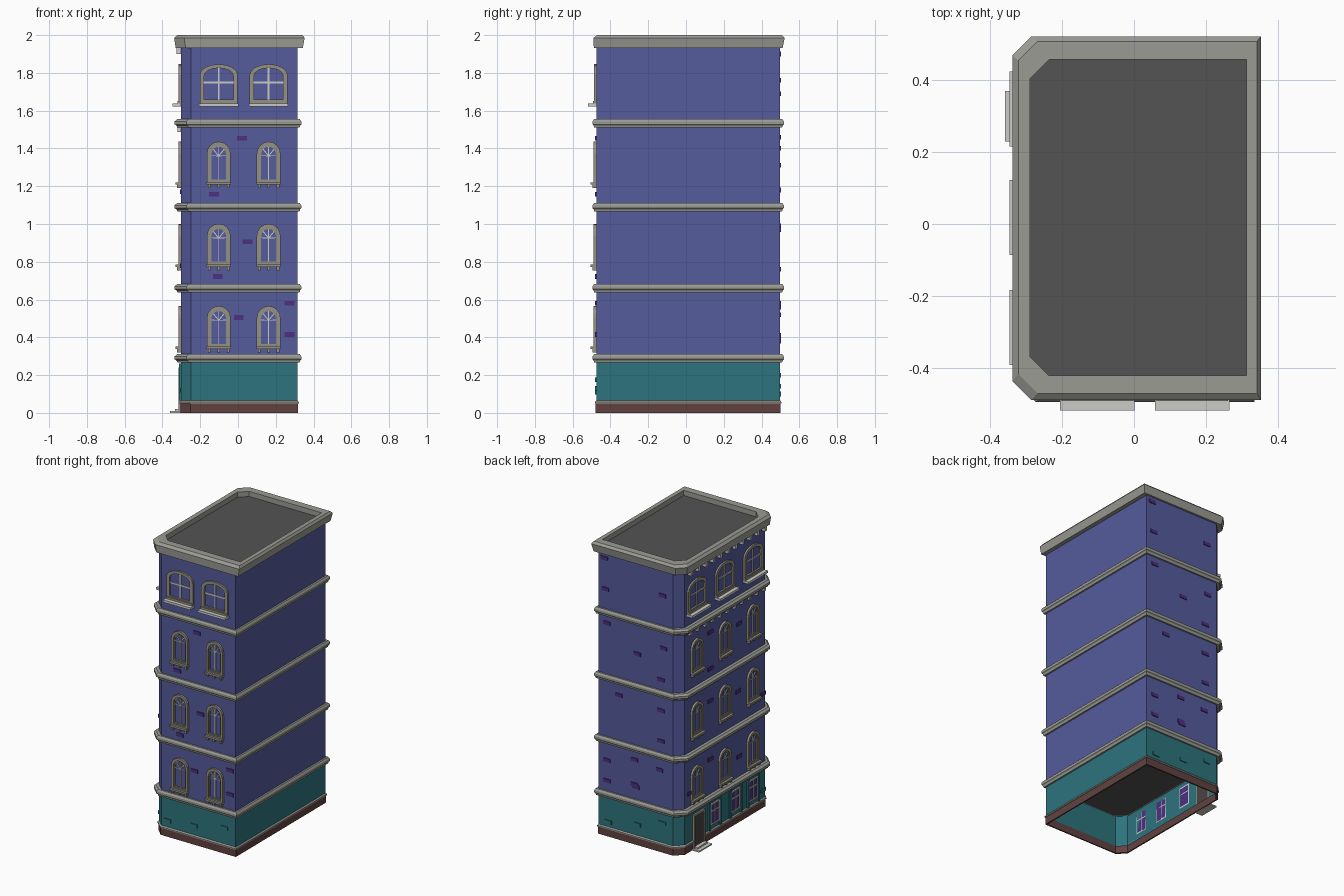
import bpy, bmesh, math
from mathutils import Matrix, Vector

if "Cube" in bpy.data.objects:
    bpy.data.objects.remove(bpy.data.objects["Cube"])


def mat(name, r, g, b):
    m = bpy.data.materials.new(name)
    m.diffuse_color = (r, g, b, 1)
    m.use_nodes = True
    m.node_tree.nodes["Principled BSDF"].inputs["Base Color"].default_value = m.diffuse_color
    return m


BLUE = mat("blue_wall", 0.089, 0.105, 0.335)
TEAL = mat("teal_wall", 0.026, 0.174, 0.205)
BROWN = mat("brown_plinth", 0.12, 0.055, 0.053)
TRIM = mat("grey_trim", 0.33, 0.33, 0.30)
FRAME = mat("olive_frame", 0.30, 0.285, 0.23)
LIGHT = mat("light_stone", 0.60, 0.60, 0.58)
PURPLE = mat("purple_brick", 0.075, 0.03, 0.22)
ROOF = mat("dark_roof", 0.088, 0.088, 0.088)
DOOR = mat("dark_door", 0.07, 0.055, 0.055)

X0, X1, Y0, Y1 = -0.302, 0.315, -0.475, 0.498   # wall footprint
# Facade frames: local x runs along the wall, local -y points outward
FRONT = Matrix.Translation((0, Y0, 0))
LEFT = Matrix.Translation((X0, 0, 0)) @ Matrix.Rotation(-math.pi / 2, 4, 'Z')
BACK = Matrix.Translation((0, Y1, 0)) @ Matrix.Rotation(math.pi, 4, 'Z')


def finish(bm, name, material, fix=True):
    if fix:
        bmesh.ops.recalc_face_normals(bm, faces=bm.faces)
    me = bpy.data.meshes.new(name)
    bm.to_mesh(me)
    bm.free()
    me.materials.append(material)
    ob = bpy.data.objects.new(name, me)
    bpy.context.collection.objects.link(ob)
    return ob


def footprint(l, r, f, b, z, c=0.053):
    """Wall outline grown per side, left corners chamfered."""
    x0, x1, y0, y1 = X0 - l, X1 + r, Y0 - f, Y1 + b
    return [(x1, y0, z), (x1, y1, z), (x0 + c, y1, z), (x0, y1 - c, z),
            (x0, y0 + c, z), (x0 + c, y0, z)]


def loft(name, material, rings, closed=False, cap=False):
    bm = bmesh.new()
    vs = [[bm.verts.new(p) for p in footprint(*r)] for r in rings]
    pairs = list(zip(vs, vs[1:])) + ([(vs[-1], vs[0])] if closed else [])
    for a, b in pairs:
        for i in range(6):
            j = (i + 1) % 6
            bm.faces.new((a[i], a[j], b[j], b[i]))
    if cap:
        bm.faces.new(vs[-1])
    return finish(bm, name, material, closed)


def prism(bm, M, pts, d0, d1):
    """Extrude an (x, z) outline from depth d0 out to d1."""
    a = [bm.verts.new(M @ Vector((x, -d0, z))) for x, z in pts]
    b = [bm.verts.new(M @ Vector((x, -d1, z))) for x, z in pts]
    n = len(pts)
    bm.faces.new(b)
    bm.faces.new(a[::-1])
    for i in range(n):
        bm.faces.new((a[i], a[(i + 1) % n], b[(i + 1) % n], b[i]))


def box(bm, M, x0, x1, d0, d1, z0, z1):
    prism(bm, M, [(x0, z0), (x1, z0), (x1, z1), (x0, z1)], d0, d1)


def bar(bm, M, p, q, w, d):
    p, q = Vector(p), Vector(q)
    t = (q - p).normalized() * w / 2
    s = Vector((-t.y, t.x))
    prism(bm, M, [p - s, q - s, q + s, p + s], 0, d)


def arch(u, w, z0, zs, zt, n=8):
    pts = [(u - w, z0), (u + w, z0)]
    for i in range(n + 1):
        a = math.pi * i / n
        pts.append((u + w * math.cos(a), zs + (zt - zs) * math.sin(a)))
    return pts


def ring(bm, M, outer, inner, d):
    """Flat frame between two outlines, standing d off the wall."""
    loops = [[bm.verts.new(M @ Vector((x, -e, z))) for x, z in o]
             for o, e in ((outer, 0), (outer, d), (inner, d), (inner, 0))]
    n = len(outer)
    for k in range(4):
        a, b = loops[k], loops[(k + 1) % 4]
        for i in range(n):
            j = (i + 1) % n
            bm.faces.new((a[i], a[j], b[j], b[i]))


# Wall shells, plinth, inner ceiling
loft("ground_wall", TEAL, [(0, 0, 0, 0, 0.01), (0, 0, 0, 0, 0.275)])
loft("upper_wall", BLUE, [(0, 0, 0, 0, 0.275), (0, 0, 0, 0, 1.95)])
loft("plinth", BROWN, [(k, k, k, k, z) for k, z in
                       ((-.006, 0), (.003, 0), (.003, .05), (-.006, .05))], True)
loft("plinth_trim", TRIM, [(k, k, k, k, z) for k, z in
                           ((0, .05), (.007, .05), (.007, .058), (0, .066))], True)
bm = bmesh.new()
bm.faces.new([bm.verts.new(p) for p in footprint(0, 0, 0, 0, 0.27)][::-1])
finish(bm, "ground_ceiling", ROOF, False)

# Floor bands
for i, z in enumerate((0.266, 0.637, 1.066, 1.51)):
    prof = [(-.1, 0), (.55, 0), (.7, .012), (1, .018), (1, .033), (.6, .045), (-.1, .045)]
    loft(f"floor_band_{i + 1}", TRIM,
         [(.034 * k, .02 * k, .02 * k, .02 * k, z + h, .053 + .01 * k) for k, h in prof], True)

# Cornice with parapet and sunken roof
loft("cornice", TRIM, [(0, 0, 0, 0, 1.932), (.028, .028, .013, .014, 1.932),
                       (.036, .038, .015, .024, 1.985), (.02, .027, -.004, .01, 2.0),
                       (-.013, -.002, -.053, -.04, 2.0), (-.013, -.002, -.053, -.04, 1.955)], True)
bm = bmesh.new()
bm.faces.new([bm.verts.new(p) for p in footprint(-.012, -.001, -.052, -.039, 1.965)])
finish(bm, "roof", ROOF, False)

# Brackets below cornice and top band, left side
bm = bmesh.new()
for i in range(11):
    u = -0.4 + i * 0.08
    box(bm, LEFT, u - .01, u + .01, 0, .024, 1.9, 1.933)
    box(bm, LEFT, u - .008, u + .008, 0, .018, 1.488, 1.511)
finish(bm, "brackets", LIGHT)

# Window columns per facade (left facade local x = -y)
COLS = [(FRONT, -0.102), (FRONT, 0.162), (LEFT, -0.32), (LEFT, -0.018), (LEFT, 0.288)]

# Arched windows on three middle floors
frames, sills, bars = bmesh.new(), bmesh.new(), bmesh.new()
for M, u in COLS:
    for b in (0.33, 0.765, 1.2):
        ring(frames, M, arch(u, .063, b + .015, b + .172, b + .236),
             arch(u, .046, b + .03, b + .17, b + .218), .014)
        ring(frames, M, arch(u, .046, b + .03, b + .17, b + .218),
             arch(u, .039, b + .036, b + .168, b + .209), .007)
        box(sills, M, u - .064, u + .064, 0, .03, b + .008, b + .021)
        for k in (-.05, 0, .05):
            box(sills, M, u + k - .007, u + k + .007, 0, .02, b - .01, b + .008)
        bar(bars, M, (u, b + .03), (u, b + .212), .005, .005)
        for s in (-1, 1):
            bar(bars, M, (u, b + .16), (u + s * .029, b + .196), .005, .005)
            bar(bars, M, (u, b + .16), (u + s * .04, b + .162), .004, .005)
finish(frames, "arched_window_frames", FRAME)
finish(sills, "arched_window_sills", FRAME)
finish(bars, "arched_window_bars", LIGHT)

# Wide windows on the top floor
frames, sills, bars = bmesh.new(), bmesh.new(), bmesh.new()
for M, u in COLS:
    ring(frames, M, arch(u, .1, 1.64, 1.79, 1.846), arch(u, .077, 1.66, 1.785, 1.826), .012)
    box(frames, M, u - .1, u + .1, 0, .018, 1.638, 1.652)
    box(sills, M, u - .104, u + .104, 0, .044, 1.622, 1.638)
    bar(bars, M, (u, 1.655), (u, 1.828), .01, .006)
    bar(bars, M, (u - .08, 1.75), (u + .08, 1.75), .01, .006)
finish(frames, "wide_window_frames", FRAME)
finish(sills, "wide_window_sills", LIGHT)
finish(bars, "wide_window_bars", LIGHT)

# Shop windows at ground level, left side
glass, bars, posts = bmesh.new(), bmesh.new(), bmesh.new()
for u in (-0.125, 0.1, 0.29):
    box(glass, LEFT, u - .042, u + .042, 0, .004, .1, .235)
    ring(bars, LEFT, [(u - .047, .095), (u + .047, .095), (u + .047, .24), (u - .047, .24)],
         [(u - .039, .104), (u + .039, .104), (u + .039, .231), (u - .039, .231)], .009)
    bar(bars, LEFT, (u, .1), (u, .235), .007, .008)
    bar(bars, LEFT, (u - .04, .19), (u + .04, .19), .007, .008)
    for s in (-1, 1):
        box(posts, LEFT, u + s * .058 - .009, u + s * .058 + .009, 0, .01, .066, .262)
finish(glass, "shop_window_glass", PURPLE)
finish(bars, "shop_window_frames", LIGHT)
finish(posts, "shop_window_posts", TEAL)

# Door and steps
bm = bmesh.new()
box(bm, LEFT, -.35, -.25, 0, .008, .01, .225)
finish(bm, "door", DOOR)
bm = bmesh.new()
ring(bm, LEFT, [(-.36, .01), (-.24, .01), (-.24, .24), (-.36, .24)],
     [(-.346, .012), (-.254, .012), (-.254, .226), (-.346, .226)], .013)
finish(bm, "door_frame", FRAME)
bm = bmesh.new()
box(bm, LEFT, -.37, -.23, 0, .057, 0, .009)
box(bm, LEFT, -.355, -.245, 0, .032, .009, .02)
finish(bm, "door_steps", LIGHT)

# Loose bricks standing off the walls (local x, z)
UPPER = [(FRONT, [(.022, 1.455), (-.127, 1.157), (.05, .907), (-.107, .722), (.004, .505),
                  (.272, .58), (.272, .415)]),
         (BACK, [(-.27, 1.9), (-.26, 1.69), (.17, 1.76), (-.25, 1.46), (-.02, 1.31),
                 (.18, 1.4), (.16, 1.18), (-.16, .99), (.16, .97), (.16, .76), (-.25, .52),
                 (-.04, .58), (.15, .56), (-.04, .41), (-.03, .395), (-.25, .38)]),
         (LEFT, [(-.17, 1.42), (.14, 1.36), (-.17, 1.17), (-.17, .95), (.13, .9),
                 (.4, .78), (-.17, .55), (.14, .45), (-.39, .4)])]
GROUND = [(FRONT, [(-.2, .11), (.0, .13), (.23, .175)]),
          (BACK, [(-.24, .1), (-.02, .14), (.17, .2)]), (LEFT, [(.4, .12)])]
for name, material, sets in (("wall_bricks", PURPLE, UPPER), ("ground_bricks", TEAL, GROUND)):
    bm = bmesh.new()
    for M, spots in sets:
        for x, z in spots:
            box(bm, M, x - .026, x + .026, 0, .006, z - .012, z + .012)
    finish(bm, name, material)
